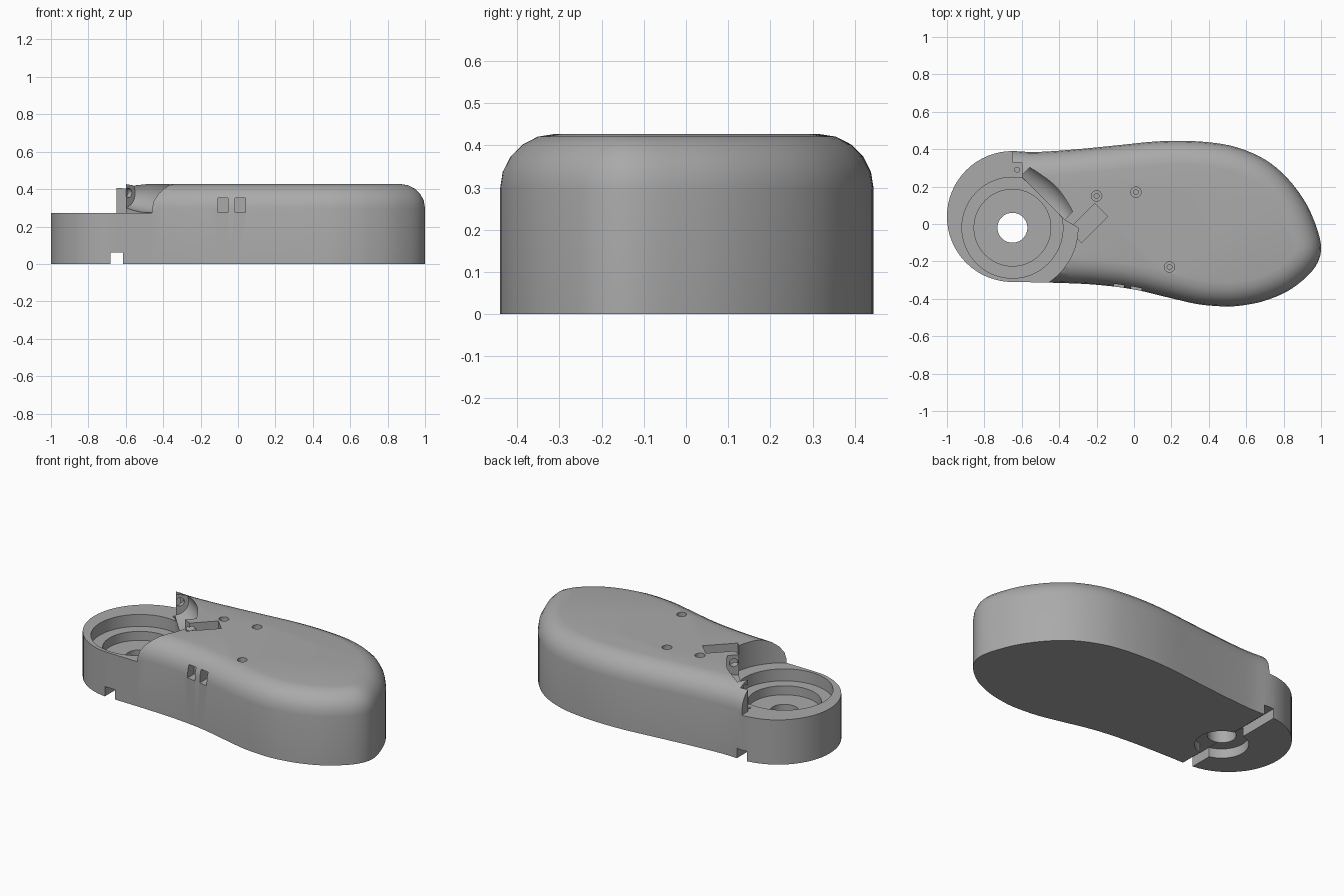
import bpy, bmesh
from math import sin, cos, pi, radians
from mathutils import Vector, Matrix

cube = bpy.data.objects.get("Cube")
if cube:
    bpy.data.objects.remove(cube, do_unlink=True)

grey = bpy.data.materials.new("plain grey")
grey.use_nodes = True
grey.diffuse_color = (0.4, 0.4, 0.4, 1)
grey.node_tree.nodes["Principled BSDF"].inputs["Base Color"].default_value = (0.4, 0.4, 0.4, 1)


def loft(name, rings):
    """Skin a stack of equal-length point rings and cap both ends."""
    bm = bmesh.new()
    loops = [[bm.verts.new(p) for p in ring] for ring in rings]
    n = len(loops[0])
    for a, b in zip(loops, loops[1:]):
        for i in range(n):
            j = (i + 1) % n
            bm.faces.new((a[i], a[j], b[j], b[i]))
    bm.faces.new(loops[0][::-1])
    bm.faces.new(loops[-1])
    bmesh.ops.recalc_face_normals(bm, faces=bm.faces)
    mesh = bpy.data.meshes.new(name)
    bm.to_mesh(mesh)
    bm.free()
    obj = bpy.data.objects.new(name, mesh)
    bpy.context.collection.objects.link(obj)
    mesh.materials.append(grey)
    return obj


def prism(name, outline, z0, z1):
    return loft(name, [[(x, y, z) for x, y in outline] for z in (z0, z1)])


def circle(cx, cy, r, n=64):
    return [(cx + r * cos(2 * pi * i / n), cy + r * sin(2 * pi * i / n)) for i in range(n)]


def rect(x0, y0, x1, y1):
    return [(x0, y0), (x1, y0), (x1, y1), (x0, y1)]


def lathe(name, start, axis, profile, n=32):
    """Solid of revolution; profile holds (distance along axis, radius)."""
    side = axis.cross(Vector((0, 0, 1))).normalized()
    up = side.cross(axis)
    return loft(name, [[start + axis * d + r * (side * cos(2 * pi * i / n) + up * sin(2 * pi * i / n))
                        for i in range(n)] for d, r in profile])


def smooth_path(pts, steps=4):
    """Catmull-Rom curve through the inner points."""
    out = []
    for a, b, c, d in zip(pts, pts[1:], pts[2:], pts[3:]):
        for k in range(steps):
            t = k / steps
            out.append(0.5 * (2 * b + (c - a) * t + (2 * a - 5 * b + 4 * c - d) * t * t
                              + (3 * b - a - 3 * c + d) * t ** 3))
    return out


# Body outline: curved palm section plus a half-round head
palm = [(-0.8, -0.31), (-0.65, -0.31), (-0.4, -0.315), (-0.2, -0.325), (0, -0.35), (0.2, -0.397),
        (0.35, -0.43), (0.5, -0.441), (0.6, -0.432), (0.7, -0.41), (0.82, -0.36), (0.92, -0.285),
        (0.98, -0.21), (1, -0.13), (0.98, -0.03), (0.92, 0.11), (0.82, 0.245), (0.7, 0.345),
        (0.55, 0.41), (0.4, 0.437), (0.24, 0.445), (0.1, 0.44), (-0.05, 0.425), (-0.3, 0.4),
        (-0.52, 0.385), (-0.65, 0.39), (-0.8, 0.39)]
outline = smooth_path([Vector(p) for p in palm])
for i in range(32):
    a = pi / 2 + pi * i / 32
    outline.append(Vector((-0.65 + 0.35 * cos(a), 0.04 + 0.35 * sin(a))))
normals = []
for i, p in enumerate(outline):
    t = (outline[(i + 1) % len(outline)] - outline[i - 1]).normalized()
    normals.append(Vector((t.y, -t.x)))

# Body with a rounded top edge
TOP, ROUND, DECK = 0.427, 0.13, 0.273
levels = [(0, 0)] + [(ROUND * (1 - cos(a)), TOP - ROUND + ROUND * sin(a))
                     for a in (radians(18 * k) for k in range(6))]
body = loft("body", [[(*(p - n * inset), z) for p, n in zip(outline, normals)]
                     for inset, z in levels])

cutters = []
HX, HY = -0.65, -0.02

# Lowered deck around the ball socket
arc = [(HX + 0.35 * cos(radians(a)), HY + 0.35 * sin(radians(a))) for a in range(-60, 1, 3)]
deck = [(-1.1, -0.5), (-0.475, -0.5)] + arc + [(-0.37, 0.02), (-0.6, 0.25), (-0.6, 0.33),
                                              (-0.65, 0.33), (-0.65, 0.5), (-1.1, 0.5)]
cutters.append(prism("deck_cut", deck, DECK, 0.6))


def chord(pts):
    """Flatten the socket against the roller pocket."""
    out = []
    for x, y in pts:
        over = max(0, x + y + 0.35) / 2
        out.append((x - over, y - over))
    return out


# Stepped socket, through bore and underside recess
cutters.append(prism("socket_cut", chord(circle(HX, HY, 0.27)), 0.2, 0.3))
cutters.append(prism("seat_cut", circle(HX, HY, 0.205), 0.145, 0.21))
cutters.append(prism("bore_cut", circle(HX, HY, 0.08), -0.1, 0.2))
cutters.append(prism("recess_cut", circle(HX, HY, 0.15), -0.1, 0.058))
cutters.append(prism("cable_slot_cut", rect(-0.683, -0.6, -0.615, 0.6), -0.1, 0.06))

# Barrel-shaped roller pocket with its axle groove
axis = Vector((1, -1, 0)).normalized()
start = Vector((-0.605, 0.255, 0.38))
barrel = [(0.33 * k / 12, 0.078 + 0.027 * sin(pi * k / 12)) for k in range(13)]
cutters.append(lathe("roller_cut", start, axis, barrel))
cutters.append(lathe("axle_cut", start + Vector((0.02, 0.02, 0)), axis, [(-0.03, 0.025), (0.4, 0.025)], 16))

# Sensor pocket
cutters.append(prism("sensor_cut", [(-0.35, -0.03), (-0.28, -0.1), (-0.14, 0.04), (-0.21, 0.11)], 0.3, 0.6))

# Screw holes with counterbores
for x, y in ((-0.2, 0.15), (0.01, 0.17), (0.19, -0.23)):
    cutters.append(prism("counterbore_cut", circle(x, y, 0.028, 24), 0.37, 0.6))
    cutters.append(prism("screw_cut", circle(x, y, 0.013, 16), 0.2, 0.4))
cutters.append(prism("pin_cut", circle(-0.625, 0.29, 0.013, 16), 0.2, 0.4))

# Two button windows in the front wall
for x in (-0.107, -0.015):
    cutters.append(prism("window_cut", rect(x, -0.45, x + 0.054, -0.27), 0.276, 0.353))

for c in cutters:
    mod = body.modifiers.new(c.name, "BOOLEAN")
    mod.operation, mod.solver, mod.object = "DIFFERENCE", "EXACT", c

bpy.ops.object.select_all(action="DESELECT")
body.select_set(True)
bpy.context.view_layer.objects.active = body
for mod in list(body.modifiers):
    bpy.ops.object.modifier_apply(modifier=mod.name)
for c in cutters:
    bpy.data.objects.remove(c, do_unlink=True)
bpy.ops.object.shade_smooth_by_angle(angle=radians(30))
